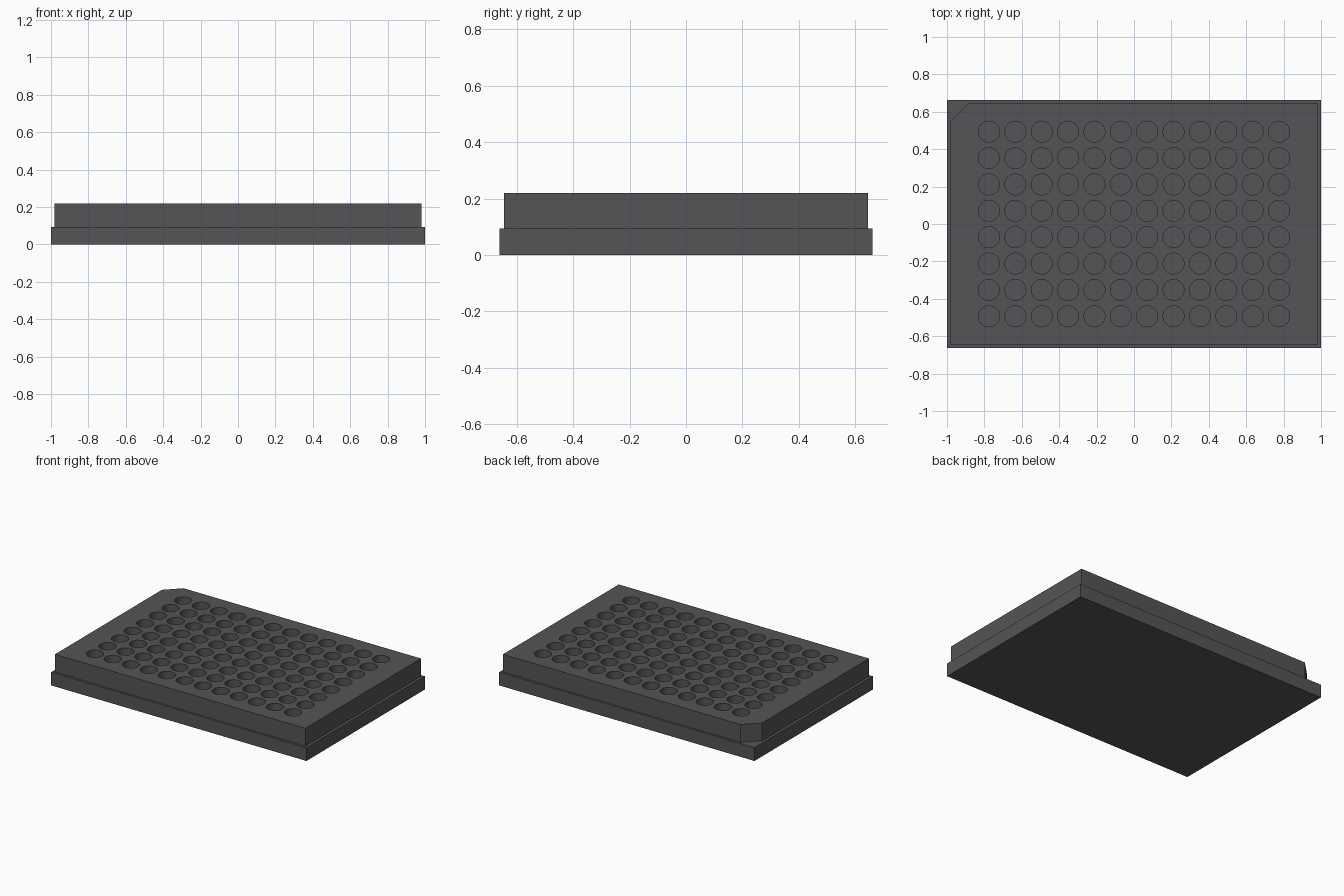
import bpy, bmesh
from math import radians
from mathutils import Matrix

if "Cube" in bpy.data.objects:
    bpy.data.objects.remove(bpy.data.objects["Cube"])

HX, HY, STEP = 1.0, 0.662, 0.094      # skirt half sizes and height
UX, UY, TOP = 0.98, 0.647, 0.22       # upper block half sizes and top
CUT = 0.10                            # corner notch size
PITCH, RADIUS, FLOOR = 0.141, 0.056, 0.05
COLS, ROWS = 12, 8


def make_object(name, bm):
    bmesh.ops.recalc_face_normals(bm, faces=bm.faces[:])
    mesh = bpy.data.meshes.new(name)
    bm.to_mesh(mesh)
    bm.free()
    obj = bpy.data.objects.new(name, mesh)
    bpy.context.collection.objects.link(obj)
    return obj


# Stepped plate body: skirt, ledge and upper block with one clipped corner
bm = bmesh.new()
skirt = [(-HX, -HY), (HX, -HY), (HX, HY), (-HX, HY)]
block = [(-UX, -UY), (UX, -UY), (UX, UY), (-UX + CUT, UY), (-UX, UY - CUT)]


def ring(points, z):
    return [bm.verts.new((x, y, z)) for x, y in points]


def walls(a, b):
    n = len(a)
    for i in range(n):
        j = (i + 1) % n
        bm.faces.new((a[i], a[j], b[j], b[i]))


low, ledge = ring(skirt, 0), ring(skirt, STEP)
foot, rim = ring(block, STEP), ring(block, TOP)
bm.faces.new(low)
walls(low, ledge)
outer = [ledge[i] for i in (0, 1, 2, 3, 3)]
for i in range(5):
    j = (i + 1) % 5
    corners = dict.fromkeys((outer[i], outer[j], foot[j], foot[i]))
    bm.faces.new(list(corners))
walls(foot, rim)
bm.faces.new(rim)
plate = make_object("well_plate", bm)

# Grid of cylinders that hollows out the wells
bm = bmesh.new()
depth = TOP + 0.05 - FLOOR
for c in range(COLS):
    for r in range(ROWS):
        pos = ((c - (COLS - 1) / 2) * PITCH, (r - (ROWS - 1) / 2) * PITCH, FLOOR + depth / 2)
        bmesh.ops.create_cone(bm, cap_ends=True, segments=32, radius1=RADIUS,
                              radius2=RADIUS, depth=depth, matrix=Matrix.Translation(pos))
cutter = make_object("well_cutter", bm)
cutter.hide_render = True

mod = plate.modifiers.new("wells", "BOOLEAN")
mod.operation, mod.solver, mod.object = "DIFFERENCE", "EXACT", cutter
bpy.ops.object.select_all(action="DESELECT")
plate.select_set(True)
bpy.context.view_layer.objects.active = plate
bpy.ops.object.modifier_apply(modifier=mod.name)
bpy.data.objects.remove(cutter)
bpy.ops.object.shade_smooth_by_angle(angle=radians(30))

# Dark plastic
mat = bpy.data.materials.new("dark_plastic")
mat.diffuse_color = (0.09, 0.09, 0.095, 1)
mat.use_nodes = True
mat.node_tree.nodes["Principled BSDF"].inputs["Base Color"].default_value = mat.diffuse_color
plate.data.materials.clear()
plate.data.materials.append(mat)
